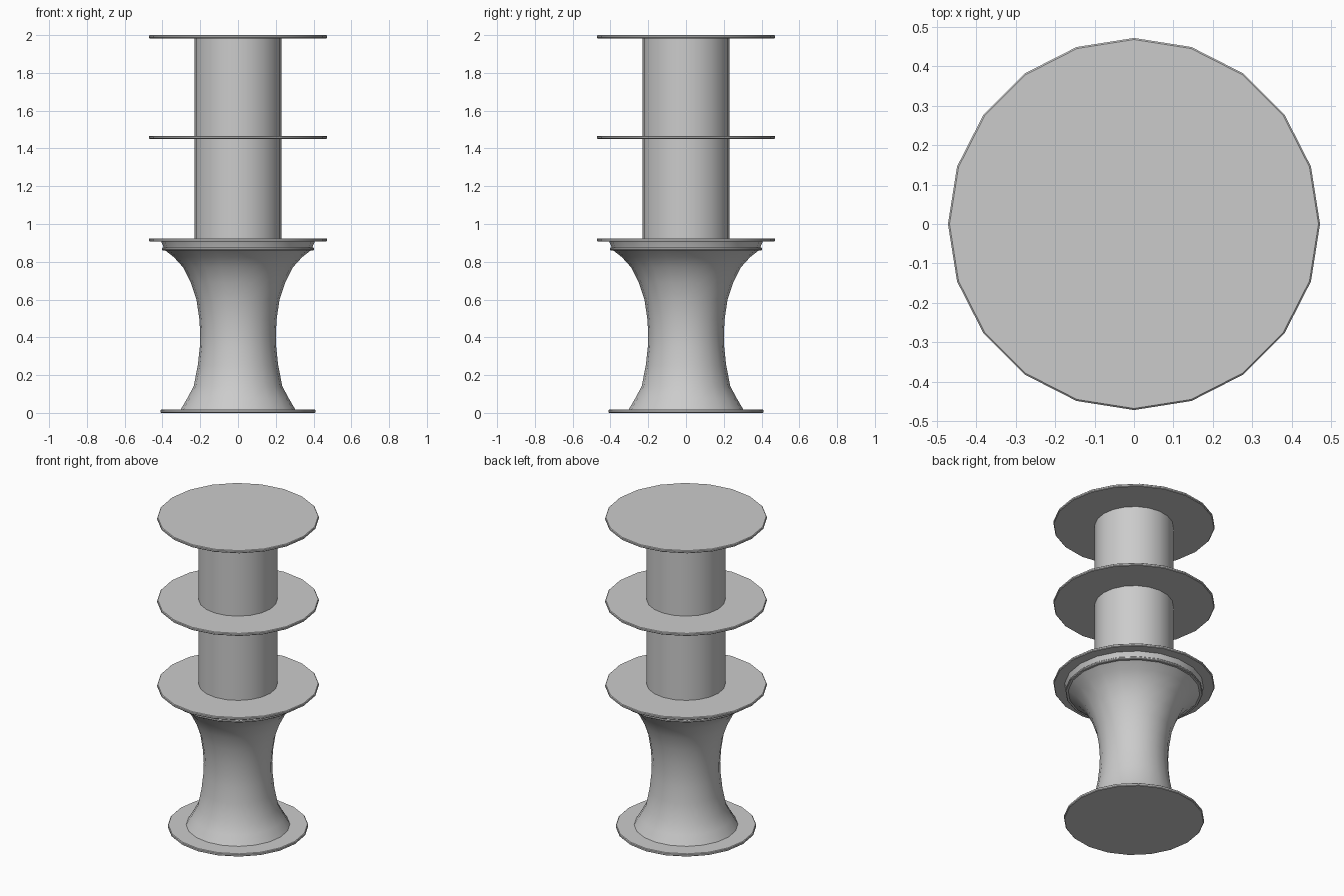
import bpy
import bmesh
from math import cos, sin, pi, radians

cube = bpy.data.objects.get("Cube")
if cube:
    bpy.data.objects.remove(cube, do_unlink=True)

SIDES = 20

grey = bpy.data.materials.new("plain grey")
grey.use_nodes = True
colour = (0.6, 0.6, 0.6, 1)
grey.diffuse_color = colour
grey.node_tree.nodes["Principled BSDF"].inputs["Base Color"].default_value = colour


def lathe(name, profile):
    """Spin (radius, height) pairs around z and cap both ends."""
    bm = bmesh.new()
    rings = []
    for r, z in profile:
        rings.append([bm.verts.new((r * cos(2 * pi * i / SIDES),
                                    r * sin(2 * pi * i / SIDES), z))
                      for i in range(SIDES)])
    for low, high in zip(rings, rings[1:]):
        for i in range(SIDES):
            j = (i + 1) % SIDES
            bm.faces.new((low[i], low[j], high[j], high[i]))
    bm.faces.new(rings[0][::-1])
    bm.faces.new(rings[-1])
    mesh = bpy.data.meshes.new(name)
    bm.to_mesh(mesh)
    bm.free()
    mesh.materials.append(grey)
    obj = bpy.data.objects.new(name, mesh)
    bpy.context.collection.objects.link(obj)
    bpy.ops.object.select_all(action="DESELECT")
    obj.select_set(True)
    bpy.context.view_layer.objects.active = obj
    bpy.ops.object.shade_smooth_by_angle(angle=radians(35))
    return obj


def disc(name, radius, bottom, top):
    """Thin plate with a slightly softened rim."""
    b = 0.004
    lathe(name, [(radius - b, bottom), (radius, bottom + b),
                 (radius, top - b), (radius - b, top)])


# Floor plate and flared pedestal
disc("base_plate", 0.41, 0, 0.018)
lathe("pedestal", [(0.305, 0.015), (0.27, 0.075), (0.235, 0.14), (0.213, 0.25),
                   (0.202, 0.35), (0.2, 0.42), (0.205, 0.5), (0.22, 0.6),
                   (0.25, 0.69), (0.29, 0.77), (0.34, 0.825), (0.385, 0.86)])

# Stepped collar under the lowest shelf
disc("collar_rim", 0.402, 0.86, 0.876)
lathe("collar", [(0.393, 0.872), (0.397, 0.885), (0.408, 0.91)])

# Shelves and the columns between them
shelf_tops = [0.924, 1.467, 2.0]
for name, top in zip(("lower", "middle", "upper"), shelf_tops):
    disc(name + "_shelf", 0.472, top - 0.017, top)
for name, low, high in zip(("lower", "upper"), shelf_tops, shelf_tops[1:]):
    lathe(name + "_column", [(0.23, low - 0.005), (0.23, high - 0.012)])
